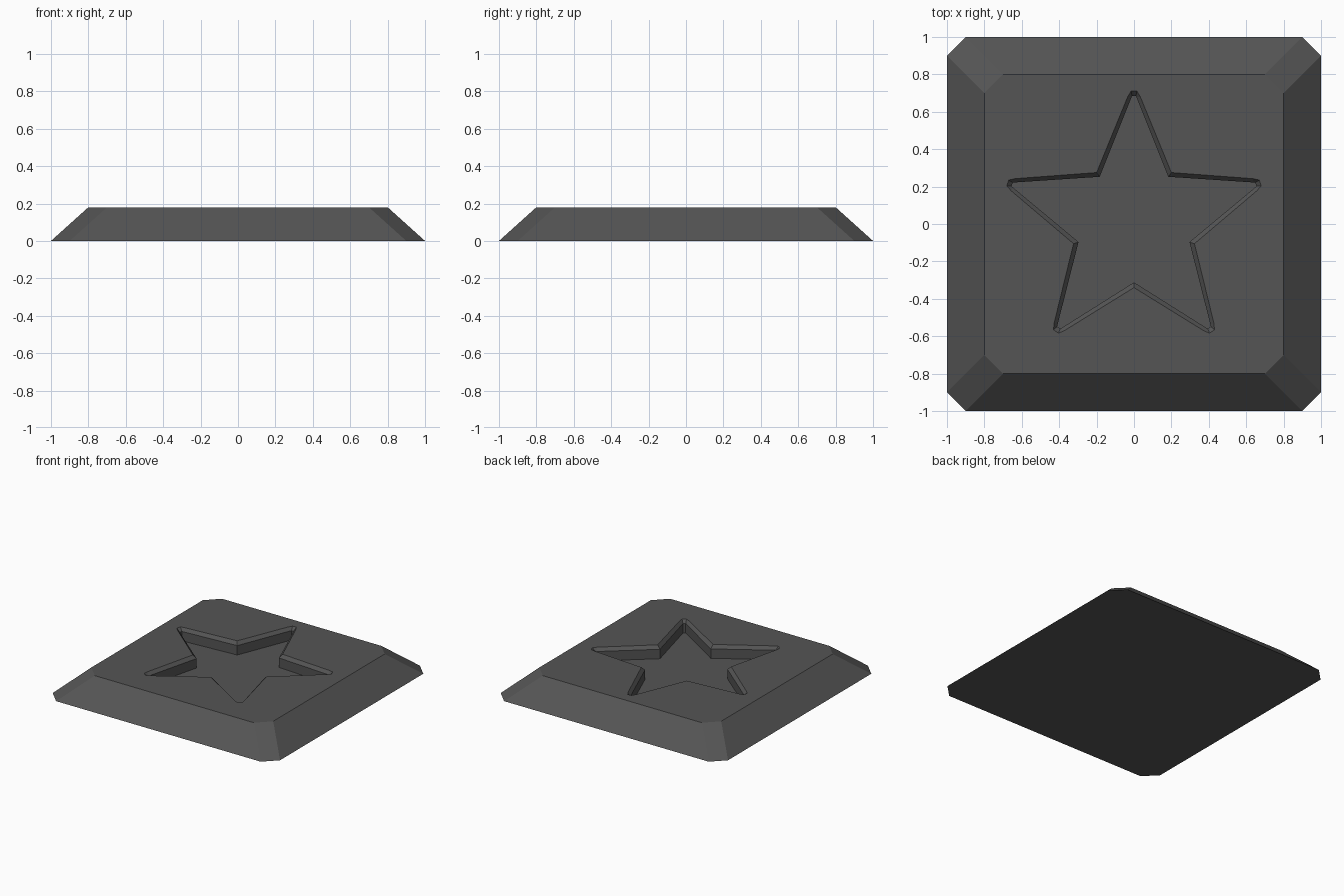
import bpy, bmesh, math

if "Cube" in bpy.data.objects:
    bpy.data.objects.remove(bpy.data.objects["Cube"])

stone = bpy.data.materials.new("dark_grey")
stone.diffuse_color = (0.09, 0.09, 0.09, 1)
stone.use_nodes = True
stone.node_tree.nodes["Principled BSDF"].inputs["Base Color"].default_value = stone.diffuse_color


def octagon(half, cut):
    """Square outline with clipped corners, counter-clockwise."""
    c = half - cut
    return [(c, -half), (half, -c), (half, c), (c, half),
            (-c, half), (-half, c), (-half, -c), (-c, -half)]


def star(valley, shoulder, tip):
    """Five-pointed outline with blunted tips; shoulder and tip are (half width, radius)."""
    (sw, sr), (tw, tr) = shoulder, tip
    a = math.radians(54)
    arm = [(valley * math.cos(a), valley * math.sin(a)),
           (sw, sr), (tw, tr), (-tw, tr), (-sw, sr)]
    pts = []
    for i in range(5):
        c, s = math.cos(math.radians(72 * i)), math.sin(math.radians(72 * i))
        pts += [(x * c - y * s, x * s + y * c) for x, y in arm]
    return pts


bm = bmesh.new()


def ring(points, z):
    return [bm.verts.new((x, y, z)) for x, y in points]


def bridge(a, b):
    n = len(a)
    for i in range(n):
        j = (i + 1) % n
        bm.faces.new((a[i], a[j], b[j], b[i]))


def loop_edges(r):
    return [bm.edges.get((r[i], r[(i + 1) % len(r)])) for i in range(len(r))]


# Sloped block
base = ring(octagon(1.0, 0.1), 0)
top = ring(octagon(0.8, 0.1), 0.18)
bm.faces.new(base[::-1])
bridge(base, top)

# Star recess: bevelled rim, upright wall, flat floor
rim = ring(star(0.34, (0.034, 0.68), (0.016, 0.71)), 0.18)
inner = star(0.312, (0.014, 0.676), (0.010, 0.685))
lip = ring(inner, 0.155)
floor = ring(inner, 0.08)
bridge(rim, lip)
bridge(lip, floor)
bm.faces.new(floor)

# Flat top around the star
bmesh.ops.triangle_fill(bm, edges=loop_edges(top) + loop_edges(rim),
                        use_beauty=True, normal=(0, 0, 1))
bmesh.ops.recalc_face_normals(bm, faces=bm.faces)

mesh = bpy.data.meshes.new("star_tile")
bm.to_mesh(mesh)
bm.free()
mesh.materials.append(stone)
tile = bpy.data.objects.new("star_tile", mesh)
bpy.context.collection.objects.link(tile)
